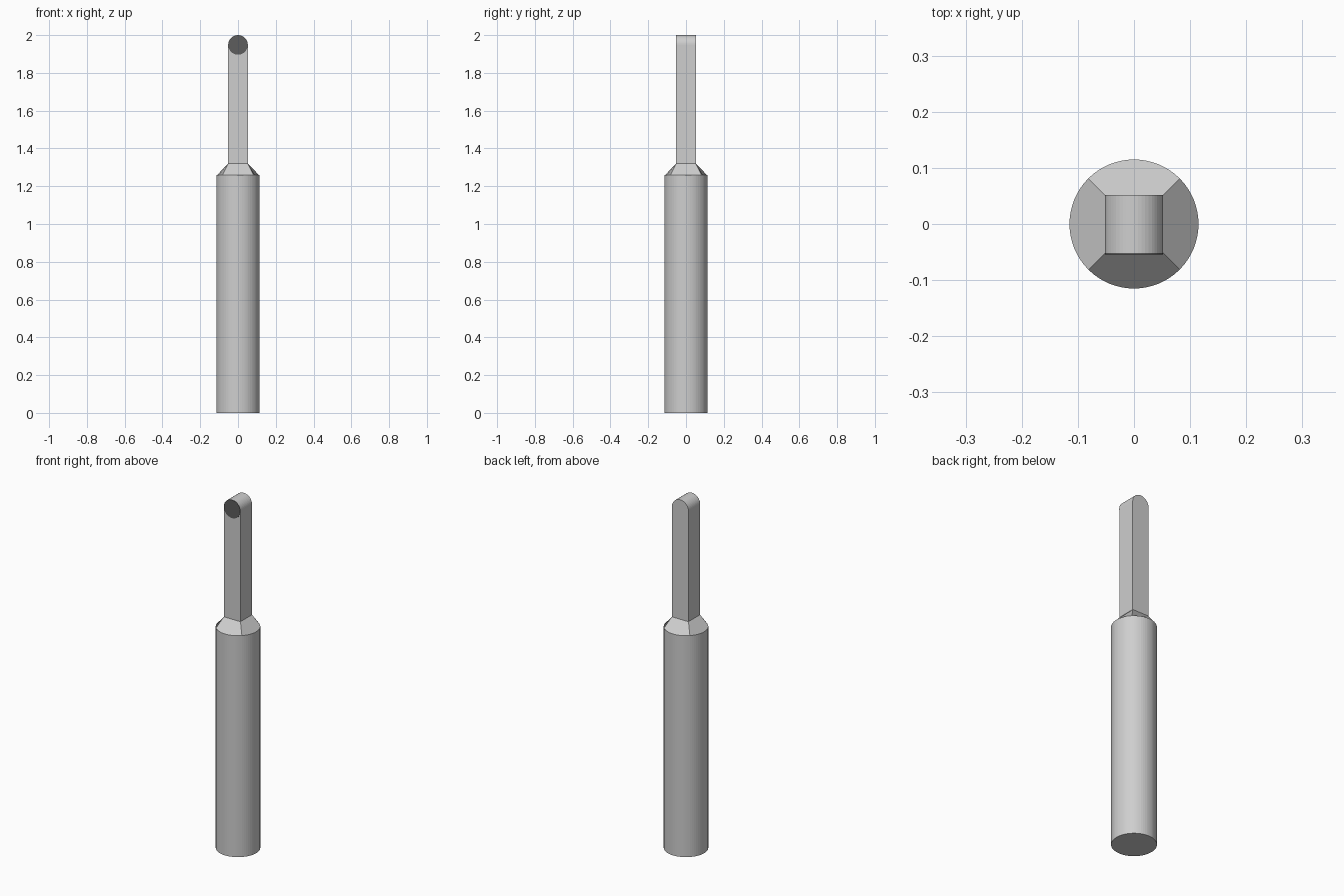
import bpy, bmesh
from math import sin, cos, pi

if "Cube" in bpy.data.objects:
    bpy.data.objects.remove(bpy.data.objects["Cube"], do_unlink=True)

SEGS = 64          # sides of the round handle
R = 0.115          # handle radius
H = 0.052          # half width of the blade
SHOULDER, NECK, TOP = 1.26, 1.32, 2.0


def material(name, value):
    mat = bpy.data.materials.new(name)
    mat.use_nodes = True
    colour = (value, value, value, 1)
    mat.diffuse_color = colour
    mat.node_tree.nodes["Principled BSDF"].inputs["Base Color"].default_value = colour
    return mat


def finish(bm, name, mat):
    mesh = bpy.data.meshes.new(name)
    bmesh.ops.recalc_face_normals(bm, faces=bm.faces)
    bm.to_mesh(mesh)
    bm.free()
    mesh.materials.append(mat)
    obj = bpy.data.objects.new(name, mesh)
    bpy.context.collection.objects.link(obj)
    return obj


def extrude_profile(name, points, y0, y1, mat):
    """Prism from an x-z outline, running along y."""
    bm = bmesh.new()
    face = bm.faces.new([bm.verts.new((x, y0, z)) for x, z in points])
    new = bmesh.ops.extrude_face_region(bm, geom=[face])["geom"]
    moved = [v for v in new if isinstance(v, bmesh.types.BMVert)]
    bmesh.ops.translate(bm, verts=moved, vec=(0, y1 - y0, 0))
    return finish(bm, name, mat)


def arc(radius, z, start, end, steps):
    angles = [start + (end - start) * i / steps for i in range(steps + 1)]
    return [(radius * cos(a), z + radius * sin(a)) for a in angles]


grey = material("light grey", 0.62)
dark = material("dark grey", 0.11)

# Round handle with four tapered shoulder faces leading to the square neck
bm = bmesh.new()
rings = [[bm.verts.new((R * cos(2 * pi * i / SEGS + pi / 4),
                        R * sin(2 * pi * i / SEGS + pi / 4), z))
          for i in range(SEGS)] for z in (0, SHOULDER)]
neck = [bm.verts.new((sx * H, sy * H, NECK))
        for sx, sy in ((1, 1), (-1, 1), (-1, -1), (1, -1))]
bm.faces.new(rings[0][::-1])
for i in range(SEGS):
    j = (i + 1) % SEGS
    bm.faces.new((rings[0][i], rings[0][j], rings[1][j], rings[1][i]))
quarter = SEGS // 4
for k in range(4):
    edge = [rings[1][(k * quarter + i) % SEGS] for i in range(quarter + 1)]
    bm.faces.new(edge + [neck[(k + 1) % 4], neck[k]])
bm.faces.new(neck)
finish(bm, "handle", grey)

# Square blade with a rounded tip
tip_z = TOP - H
outline = [(-H, NECK), (H, NECK)] + arc(H, tip_z, 0, pi, 24)
extrude_profile("blade", outline, -H, H, grey)

# Dark round spot on the front of the tip
disc = arc(H - 0.0005, tip_z, 0, 2 * pi, 48)[:-1]
extrude_profile("tip_disc", disc, -H - 0.002, -H + 0.001, dark)
